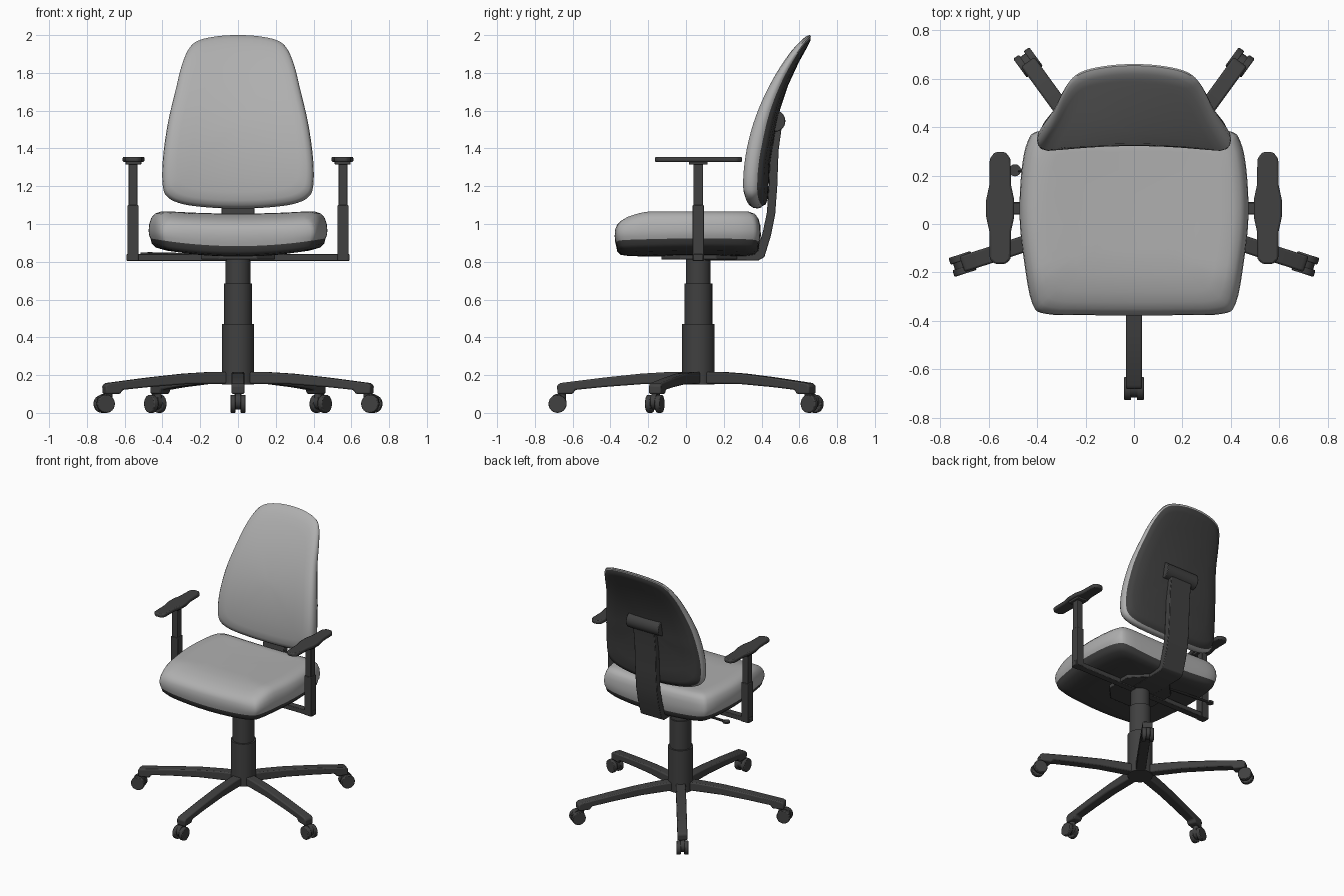
import bpy, bmesh, math
from mathutils import Vector, Matrix

if "Cube" in bpy.data.objects:
    bpy.data.objects.remove(bpy.data.objects["Cube"])


def material(name, v):
    m = bpy.data.materials.new(name)
    m.diffuse_color = (v, v, v, 1)
    m.use_nodes = True
    m.node_tree.nodes["Principled BSDF"].inputs["Base Color"].default_value = m.diffuse_color
    return m


GREY = material("light grey fabric", 0.43)
DARK = material("dark plastic", 0.052)
CY = 0.065  # y of the column axis


def finish(name, bm, mats=(DARK,), bevel=0, angle=35):
    bmesh.ops.recalc_face_normals(bm, faces=bm.faces)
    me = bpy.data.meshes.new(name)
    bm.to_mesh(me)
    bm.free()
    for m in mats:
        me.materials.append(m)
    ob = bpy.data.objects.new(name, me)
    bpy.context.collection.objects.link(ob)
    bpy.ops.object.select_all(action='DESELECT')
    ob.select_set(True)
    bpy.context.view_layer.objects.active = ob
    bpy.ops.object.shade_smooth_by_angle(angle=math.radians(angle))
    if bevel:
        b = ob.modifiers.new("bevel", 'BEVEL')
        b.width, b.segments, b.limit_method = bevel, 2, 'ANGLE'
    return ob


def box(name, lo, hi, bevel=0.004):
    bm = bmesh.new()
    lo, hi = Vector(lo), Vector(hi)
    bmesh.ops.create_cube(bm, size=1, matrix=Matrix.Translation((lo + hi) / 2) @ Matrix.Diagonal((*(hi - lo), 1)))
    return finish(name, bm, bevel=bevel)


def rod(name, a, b, r, n=24, bevel=0):
    a, b = Vector(a), Vector(b)
    d = b - a
    bm = bmesh.new()
    mat = Matrix.Translation((a + b) / 2) @ d.to_track_quat('Z', 'Y').to_matrix().to_4x4()
    bmesh.ops.create_cone(bm, cap_ends=True, segments=n, radius1=r, radius2=r, depth=d.length, matrix=mat)
    return finish(name, bm, bevel=bevel)


def prism(name, pts, lo, hi, place, bevel=0):
    """Extrude a 2D outline from lo to hi; place(u, v, w) gives the 3D point."""
    bm = bmesh.new()
    rings = [[bm.verts.new(place(u, v, w)) for u, v in pts] for w in (lo, hi)]
    n = len(pts)
    for i in range(n):
        j = (i + 1) % n
        bm.faces.new((rings[0][i], rings[0][j], rings[1][j], rings[1][i]))
    bm.faces.new(rings[0])
    bm.faces.new(rings[1])
    return finish(name, bm, bevel=bevel)


def closed_outline(half, steps=4):
    """Mirror a right-hand half outline and smooth it with a spline."""
    p = [Vector(q) for q in half]
    p += [Vector((-q.x, q.y)) for q in reversed(p) if q.x > 1e-4]
    out, n = [], len(p)
    for i in range(n):
        a, b, c, d = p[i - 1], p[i], p[(i + 1) % n], p[(i + 2) % n]
        for k in range(steps):
            t = k / steps
            out.append(0.5 * (2 * b + (c - a) * t + (2 * a - 5 * b + 4 * c - d) * t * t
                              + (3 * b - a - 3 * c + d) * t ** 3))
    return out


def cushion(name, outline, centre, rings, split, place):
    """Loft scaled outlines; faces after ring 'split' are the dark shell."""
    bm = bmesh.new()
    c, n = Vector(centre), len(outline)
    loops = [[bm.verts.new(place(*(c + (q - c) * s), d)) for q in outline] for s, d in rings]
    for k in range(len(loops) - 1):
        for i in range(n):
            j = (i + 1) % n
            f = bm.faces.new((loops[k][i], loops[k][j], loops[k + 1][j], loops[k + 1][i]))
            f.material_index = int(k >= split)
    bm.faces.new(loops[0])
    bm.faces.new(loops[-1]).material_index = 1
    return finish(name, bm, (GREY, DARK), angle=50)


# seat: cushion on top, dark pan below
seat_outline = closed_outline([(0.18, -0.377), (0.36, -0.372), (0.42, -0.33), (0.455, -0.15), (0.473, 0.03),
                               (0.465, 0.22), (0.44, 0.34), (0.39, 0.385), (0.2, 0.395)])


def seat_point(x, y, z):
    low = min(1, max(0, (1.0 - z) / 0.08))
    high = max(0, (z - 0.95) / 0.115)
    front = max(0, (-0.2 - y) / 0.175)
    z += low * 0.045 * ((x / 0.47) ** 2 - 1) - high * 0.06 * front ** 1.4
    return (x, y, z + high * 0.012 * min(1, (x / 0.35) ** 2))


cushion("seat", seat_outline, (0, 0.01),
        [(0.05, 1.053), (0.3, 1.053), (0.55, 1.053), (0.75, 1.055), (0.86, 1.055), (0.93, 1.045), (0.97, 1.025),
         (0.993, 0.995), (1.0, 0.965), (0.995, 0.94), (0.98, 0.925),
         (0.965, 0.90), (0.92, 0.882), (0.8, 0.875), (0.5, 0.873), (0.1, 0.873)], 10, seat_point)

# backrest: cushion in front, dark shell behind
back_outline = closed_outline([(0, 1.082), (0.15, 1.087), (0.29, 1.105), (0.37, 1.14), (0.398, 1.2), (0.398, 1.34),
                               (0.372, 1.53), (0.33, 1.71), (0.296, 1.845), (0.255, 1.935), (0.2, 1.975),
                               (0.1, 1.995), (0, 2.0)])


def back_point(x, z, d):
    thick = 1 - 0.5 * min(1, max(0, (z - 1.45) / 0.55))
    y = 0.322 + 0.436 * max(0, z - 1.15) ** 2.2 - 0.03 * (x / 0.4) ** 2
    return (x, y + d * thick, z)


cushion("backrest", back_outline, (0, 1.52),
        [(0.05, 0), (0.2, 0), (0.4, 0), (0.6, 0), (0.8, 0), (0.9, 0.003), (0.96, 0.014), (0.99, 0.032),
         (1.0, 0.055), (0.99, 0.075), (0.97, 0.082),
         (0.95, 0.1), (0.88, 0.112), (0.7, 0.115), (0.45, 0.115), (0.2, 0.115), (0.05, 0.115)], 10, back_point)

# back support strip and pivot
prism("back_support", [(0.1, 0.808), (0.385, 0.808), (0.415, 0.825), (0.45, 0.94), (0.472, 1.05), (0.483, 1.2),
                       (0.49, 1.39), (0.512, 1.55), (0.46, 1.55), (0.445, 1.39), (0.438, 1.2), (0.428, 1.06),
                       (0.405, 0.95), (0.372, 0.85), (0.1, 0.85)], -0.088, 0.088,
      lambda u, v, w: (w, u, v), bevel=0.004)
rod("back_pivot", (-0.135, 0.468, 1.545), (0.135, 0.468, 1.545), 0.058, 28, 0.005)

# mechanism under the seat
prism("seat_plate", [(-0.1, -0.13), (0.1, -0.13), (0.195, -0.03), (0.195, 0.16), (0.09, 0.27),
                     (-0.09, 0.27), (-0.195, 0.16), (-0.195, -0.03)], 0.812, 0.86,
      lambda u, v, w: (u, v, w), bevel=0.004)
rod("height_lever", (-0.15, 0.2, 0.835), (-0.48, 0.222, 0.842), 0.009, 10)
rod("lever_paddle", (-0.492, 0.222, 0.836), (-0.492, 0.222, 0.848), 0.025, 16)

# armrests
box("arm_crossbar", (-0.59, 0.04, 0.805), (0.59, 0.09, 0.84))
for side, s in (("left", -1), ("right", 1)):
    def span(a, b):
        return min(s * a, s * b), max(s * a, s * b)
    x0, x1 = span(0.527, 0.585)
    box(side + "_arm_sleeve", (x0, CY - 0.031, 0.805), (x1, CY + 0.031, 1.1))
    x0, x1 = span(0.532, 0.58)
    box(side + "_arm_post", (x0, CY - 0.025, 1.09), (x1, CY + 0.025, 1.32))
    x0, x1 = span(0.512, 0.596)
    box(side + "_arm_bracket", (x0, CY - 0.05, 1.315), (x1, CY + 0.05, 1.338))
    pad = [(0.022, -0.165), (0.043, -0.145), (0.045, -0.03), (0.058, 0.03), (0.058, 0.1), (0.045, 0.16),
           (0.043, 0.27), (0.022, 0.297)]
    pad += [(-x, y) for x, y in reversed(pad)]
    prism(side + "_arm_pad", pad, 1.328, 1.356, lambda u, v, w: (s * 0.553 + u, v, w), bevel=0.008)

# column
for name, r, z0, z1 in (("column_lower", 0.086, 0.15, 0.47), ("column_middle", 0.074, 0.46, 0.685),
                        ("column_upper", 0.065, 0.68, 0.815)):
    rod(name, (0, CY, z0), (0, CY, z1), r, 32)

# five legs with twin-wheel casters
leg = [(0, 0.218), (0.15, 0.217), (0.3, 0.208), (0.5, 0.187), (0.73, 0.158), (0.748, 0.145), (0.745, 0.1),
       (0.665, 0.1), (0.65, 0.122), (0.5, 0.137), (0.3, 0.152), (0, 0.155)]
for i in range(5):
    a = math.radians(-90 + 72 * i)
    ca, sa = math.cos(a), math.sin(a)

    def at(r, z, w):
        return (r * ca - w * sa, CY + r * sa + w * ca, z)
    n = str(i + 1)
    prism("leg_" + n, leg, -0.034, 0.034, at, bevel=0.008)
    rod("caster_body_" + n, at(0.74, 0.06, -0.014), at(0.74, 0.06, 0.014), 0.042, 20)
    rod("caster_stem_" + n, at(0.72, 0.05, 0), at(0.72, 0.11, 0), 0.02, 14)
    for w in (-1, 1):
        rod("caster_wheel_" + n + ("a" if w < 0 else "b"), at(0.745, 0.048, w * 0.012),
            at(0.745, 0.048, w * 0.041), 0.048, 24, 0.005)
